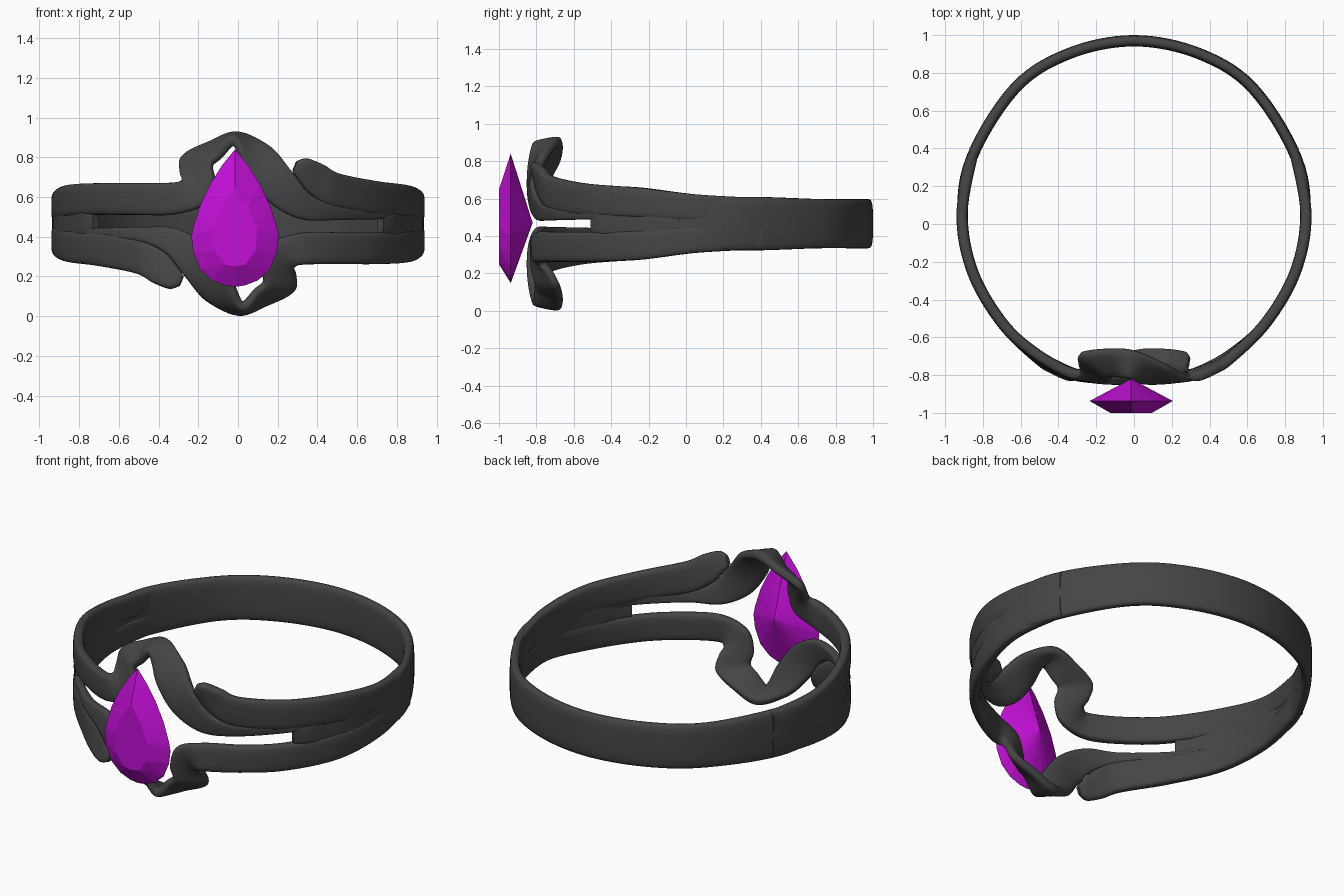
import bpy, bmesh, math
from mathutils import Vector

if "Cube" in bpy.data.objects:
    bpy.data.objects.remove(bpy.data.objects["Cube"])

CY, R, ZC = 0.06, 0.91, 0.466   # ring centre y, mid radius, centre height


def material(name, col):
    m = bpy.data.materials.new(name)
    m.diffuse_color = (*col, 1)
    m.use_nodes = True
    m.node_tree.nodes["Principled BSDF"].inputs["Base Color"].default_value = m.diffuse_color
    return m


METAL = material("dark_metal", (0.06, 0.06, 0.06))
PURPLE = material("purple_stone", (0.55, 0.005, 0.68))


def finish(bm, name, mat, smooth):
    bmesh.ops.recalc_face_normals(bm, faces=bm.faces[:])
    me = bpy.data.meshes.new(name)
    bm.to_mesh(me)
    bm.free()
    me.materials.append(mat)
    ob = bpy.data.objects.new(name, me)
    bpy.context.collection.objects.link(ob)
    if smooth:
        bpy.ops.object.select_all(action='DESELECT')
        ob.select_set(True)
        bpy.context.view_layer.objects.active = ob
        bpy.ops.object.shade_smooth_by_angle(angle=math.radians(50))
    return ob


def arc(deg, z, hw, th=0.03):
    """Station on the ring circle; angle 0 is the front, positive to +x."""
    a = math.radians(deg)
    return ((R * math.sin(a), CY - R * math.cos(a), z), (0, 0, hw), th)


def catmull(a, b, c, d, t):
    return 0.5 * (2 * b + (c - a) * t + (2 * a - 5 * b + 4 * c - d) * t * t
                  + (3 * b - a - 3 * c + d) * t ** 3)


def ribbon(name, stations, turned=False, steps=8, sides=24):
    """Sweep a rounded strip along stations (centre, half-width vector, half thickness)."""
    keys = [list(c) + list(w) + [th] for c, w, th in stations]
    keys = [keys[0]] + keys + [keys[-1]]
    rows = []
    for i in range(1, len(keys) - 2):
        for s in range(steps):
            rows.append([catmull(*q, s / steps) for q in zip(*keys[i - 1:i + 3])])
    rows.append(keys[-1])
    bm = bmesh.new()
    rings = []
    for i, r in enumerate(rows):
        c, w = Vector(r[:3]), Vector(r[3:6])
        t = Vector(rows[min(i + 1, len(rows) - 1)][:3]) - Vector(rows[max(i - 1, 0)][:3])
        n = t.cross(w).normalized() * r[6]
        ring = []
        for k in range(sides):
            a = 2 * math.pi * k / sides
            ca, sa = math.cos(a), math.sin(a)
            u = math.copysign(abs(ca) ** 0.55, ca)
            v = math.copysign(abs(sa) ** 0.55, sa)
            p = c + w * u + n * v
            if turned:
                p = Vector((-p.x, p.y, 2 * ZC - p.z))
            ring.append(bm.verts.new(p))
        rings.append(ring)
    for a, b in zip(rings, rings[1:]):
        for k in range(sides):
            j = (k + 1) % sides
            bm.faces.new((a[k], a[j], b[j], b[k]))
    bm.faces.new(rings[0])
    bm.faces.new(rings[-1])
    return finish(bm, name, METAL, True)


# Plain band around the back, narrowing inside the split strands at the front
band = [arc(d, ZC, hw, th) for d, hw, th in
        ((52, 0.05, 0.018), (60, 0.07, 0.022), (80, 0.115, 0.024), (105, 0.143, 0.029))]
band += [arc(d, ZC, 0.132, 0.03) for d in (135, 157, 180, 203, 225)]
band += [arc(360 - d, ZC, hw, th) for d, hw, th in
         ((105, 0.143, 0.029), (80, 0.115, 0.024), (60, 0.07, 0.022), (52, 0.05, 0.018))]
ribbon("band", band)

# Strand that folds upward, loops over the stone and rejoins on the other side
loop = [
    arc(-112, 0.535, 0.068, 0.026), arc(-90, 0.55, 0.072), arc(-70, 0.58, 0.08),
    arc(-50, 0.59, 0.08), arc(-35, 0.59, 0.08),
    ((-0.33, -0.79, 0.592), (-0.01, 0, 0.08), 0.03),
    ((-0.225, -0.795, 0.625), (-0.06, 0.02, 0.06), 0.028),
    ((-0.205, -0.775, 0.70), (-0.085, 0.045, 0.02), 0.027),
    ((-0.205, -0.745, 0.78), (-0.075, 0.06, 0.02), 0.027),
    ((-0.12, -0.735, 0.835), (-0.03, 0.07, 0.03), 0.028),
    ((-0.01, -0.745, 0.893), (0.01, 0.075, 0.015), 0.03),
    ((0.10, -0.79, 0.79), (0.06, 0.045, 0.06), 0.03),
    ((0.21, -0.815, 0.655), (0.06, 0.01, 0.075), 0.028),
    ((0.34, -0.79, 0.55), (0.03, 0, 0.06), 0.025),
    ((0.50, -0.71, 0.52), (0.01, 0, 0.035), 0.024),
    arc(50, 0.518, 0.03, 0.022), arc(62, 0.52, 0.03, 0.02)]

# Short strand ending in a rounded leaf tip
leaf = [
    arc(112, 0.535, 0.068, 0.026), arc(90, 0.55, 0.072), arc(70, 0.578, 0.08),
    arc(50, 0.595, 0.085), ((0.50, -0.715, 0.63), (0.01, 0, 0.088), 0.03),
    ((0.40, -0.77, 0.685), (0.03, 0, 0.078), 0.03),
    ((0.325, -0.80, 0.74), (0.025, -0.01, 0.052), 0.027),
    ((0.285, -0.81, 0.755), (0.01, 0, 0.025), 0.014)]

for side, turned in (("upper", False), ("lower", True)):
    ribbon(side + "_looping_strand", loop, turned)
    ribbon(side + "_leaf_strand", leaf, turned)

# Pear-cut stone: girdle outline, table outline and a culet, hulled into facets
half = [(0.065, 0.76), (0.125, 0.665), (0.175, 0.56), (0.21, 0.45), (0.22, 0.40),
        (0.21, 0.32), (0.175, 0.235), (0.115, 0.18), (0.05, 0.155)]
table = [(0.065, 0.55), (0.11, 0.44), (0.105, 0.33), (0.05, 0.26)]
GX = -0.015
points = [(GX, -0.937, 0.84), (GX, -0.937, 0.148), (GX, -1.0, 0.65),
          (GX, -1.0, 0.25), (GX, -0.82, 0.47)]
for s in (-1, 1):
    points += [(GX + s * x, -0.937, z) for x, z in half]
    points += [(GX + s * x, -1.0, z) for x, z in table]
bm = bmesh.new()
for p in points:
    bm.verts.new(p)
bmesh.ops.convex_hull(bm, input=bm.verts[:])
bmesh.ops.dissolve_limit(bm, angle_limit=0.01, verts=bm.verts[:], edges=bm.edges[:])
finish(bm, "pear_stone", PURPLE, False)
